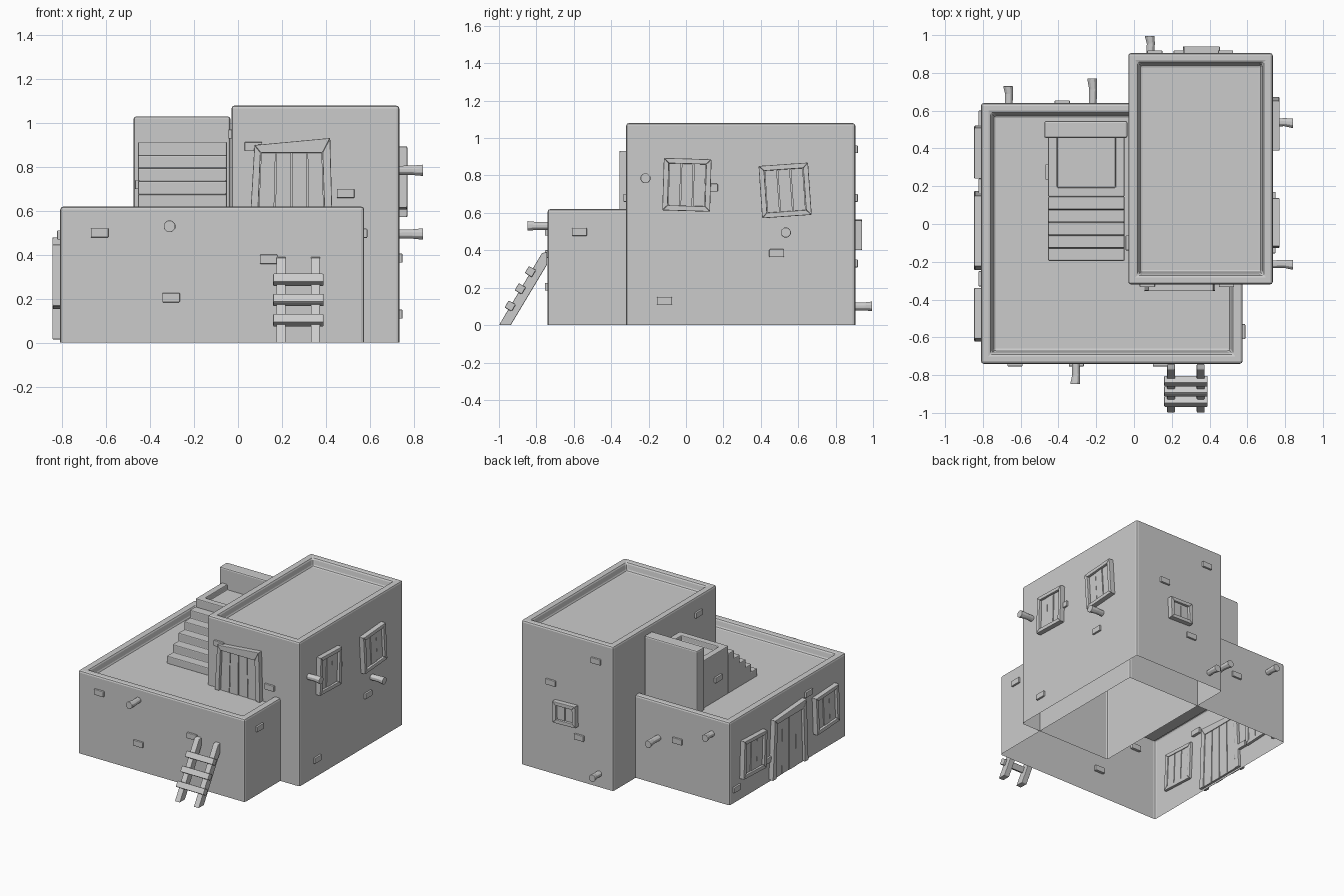
import bpy, bmesh, math
from mathutils import Vector

if "Cube" in bpy.data.objects:
    bpy.data.objects.remove(bpy.data.objects["Cube"])

clay = bpy.data.materials.new("grey_clay")
clay.diffuse_color = (0.6, 0.6, 0.6, 1)
clay.use_nodes = True
clay.node_tree.nodes["Principled BSDF"].inputs["Base Color"].default_value = clay.diffuse_color


def finish(bm, name, bevel=0.0):
    me = bpy.data.meshes.new(name)
    bm.to_mesh(me)
    bm.free()
    me.materials.append(clay)
    ob = bpy.data.objects.new(name, me)
    bpy.context.collection.objects.link(ob)
    if bevel:
        m = ob.modifiers.new("soft_edges", 'BEVEL')
        m.width, m.segments, m.limit_method = bevel, 2, 'ANGLE'
    return ob


# Wall frames: u runs along the wall, v is height, d is distance out of the wall
def on_wall(side, pos):
    return {'front': lambda u, v, d: Vector((u, pos - d, v)),
            'back': lambda u, v, d: Vector((u, pos + d, v)),
            'right': lambda u, v, d: Vector((pos + d, u, v)),
            'left': lambda u, v, d: Vector((pos - d, u, v))}[side]


LOW_FRONT, LOW_BACK = on_wall('front', -0.74), on_wall('back', 0.64)
LOW_LEFT, LOW_RIGHT = on_wall('left', -0.81), on_wall('right', 0.575)
T_FRONT, T_BACK = on_wall('front', -0.32), on_wall('back', 0.905)
T_LEFT, T_RIGHT = on_wall('left', -0.03), on_wall('right', 0.735)
ACROSS = on_wall('right', 0)


def loft(bm, wall, rings):
    """Closed solid through rings of (u, v, d) points."""
    vs = [[bm.verts.new(wall(*p)) for p in r] for r in rings]
    n = len(vs[0])
    for a, b in zip(vs, vs[1:]):
        for i in range(n):
            bm.faces.new((a[i], a[(i + 1) % n], b[(i + 1) % n], b[i]))
    bm.faces.new(vs[0])
    bm.faces.new(vs[-1])
    bmesh.ops.recalc_face_normals(bm, faces=bm.faces)


def prism(bm, wall, poly, d0, d1):
    loft(bm, wall, [[(u, v, d) for u, v in poly] for d in (d0, d1)])


def rect(u0, v0, u1, v1):
    return [(u0, v0), (u1, v0), (u1, v1), (u0, v1)]


def shell(name, lo, hi, rim, slope, depth, bevel):
    """Block with open bottom and a sunken roof behind a parapet."""
    bm = bmesh.new()
    prism(bm, ACROSS, rect(lo[1], lo[2], hi[1], hi[2]), lo[0], hi[0])
    bm.normal_update()
    bottom = [f for f in bm.faces if f.normal.z < -0.9]
    bmesh.ops.delete(bm, geom=bottom, context='FACES_ONLY')
    top = [f for f in bm.faces if f.normal.z > 0.9]
    bmesh.ops.inset_region(bm, faces=top, thickness=rim)
    bmesh.ops.inset_region(bm, faces=top, thickness=slope, depth=-depth)
    finish(bm, name, bevel)


# Main volumes
shell("lower_house", (-0.81, -0.74, 0), (0.575, 0.64, 0.62), 0.075, 0.018, 0.06, 0.014)
shell("tower", (-0.03, -0.32, 0), (0.735, 0.905, 1.08), 0.072, 0.016, 0.06, 0.014)

# Roof stair, landing with hatch recess and end wall
FLOOR, STEPS, Y0, Y1, TOP = 0.555, 5, -0.195, 0.15, 0.915
rise, run = (TOP - FLOOR) / (STEPS + 1), (0.145 - Y0) / STEPS
profile = [(Y0, FLOOR)]
for i in range(STEPS):
    z = FLOOR + rise * (i + 1)
    profile += [(Y0 + run * i, z), (Y0 + run * (i + 1), z)]
profile.append((Y1 - 0.005, FLOOR))
bm = bmesh.new()
prism(bm, ACROSS, profile, -0.455, -0.05)
finish(bm, "roof_stairs", 0.006)
shell("stair_landing", (-0.455, 0.145, FLOOR), (-0.05, 0.52, TOP), 0.068, 0.002, 0.04, 0.006)
bm = bmesh.new()
prism(bm, ACROSS, rect(0.455, FLOOR, 0.545, 1.03), -0.475, -0.035)
finish(bm, "stair_end_wall", 0.01)


# Shuttered openings: slanted frame of four bars round a row of planks
def opening(name, wall, outer, inner, planks, sill=True, out=0.036):
    bm = bmesh.new()
    for i in range(4):
        j = (i + 1) % 4
        if i == 0 and not sill:
            continue
        prism(bm, wall, [outer[i], outer[j], inner[j], inner[i]], -0.02, out)
    finish(bm, name + "_frame", 0.004)
    bm = bmesh.new()

    def mix(a, b, t):
        return tuple(p + (q - p) * t for p, q in zip(a, b))
    for k in range(planks):
        t0, t1 = (k + 0.04) / planks, (k + 0.96) / planks
        prism(bm, wall, [mix(inner[0], inner[1], t0), mix(inner[0], inner[1], t1),
                         mix(inner[3], inner[2], t1), mix(inner[3], inner[2], t0)],
              -0.015, 0.018 + 0.003 * (k % 2))
    finish(bm, name + "_planks")


def window(name, wall, u, v, w, h, tilt, planks=3):
    def turned(k):
        c, s = math.cos(tilt), math.sin(tilt)
        return [(u + c * a - s * b, v + s * a + c * b)
                for a, b in rect(-w / 2 + k, -h / 2 + k, w / 2 - k, h / 2 - k)]
    opening(name, wall, turned(0), turned(0.028), planks)


opening("tower_door", T_FRONT, [(0.055, 0.56), (0.43, 0.56), (0.42, 0.932), (0.075, 0.9)],
        [(0.09, 0.56), (0.395, 0.56), (0.385, 0.865), (0.103, 0.865)], 4, sill=False)
opening("ground_door", LOW_LEFT, [(-0.245, 0.015), (0.175, 0.015), (0.15, 0.455), (-0.225, 0.48)],
        [(-0.205, 0.015), (0.135, 0.015), (0.118, 0.42), (-0.188, 0.42)], 4, sill=False)
window("tower_window_front", T_RIGHT, 0.005, 0.75, 0.255, 0.28, -0.03)
window("tower_window_rear", T_RIGHT, 0.53, 0.72, 0.265, 0.28, 0.07)
window("tower_window_back", T_BACK, 0.357, 0.483, 0.19, 0.16, -0.03, 2)
window("left_window_rear", LOW_LEFT, 0.38, 0.29, 0.27, 0.28, 0.04)
window("left_window_front", LOW_LEFT, -0.48, 0.3, 0.27, 0.28, -0.05)

# Exposed bricks
bricks = [(LOW_FRONT, -0.63, 0.5), (LOW_FRONT, -0.305, 0.205), (LOW_FRONT, 0.14, 0.38),
          (LOW_RIGHT, -0.57, 0.498), (LOW_BACK, -0.38, 0.37),
          (LOW_LEFT, 0.56, 0.1), (LOW_LEFT, 0.2, 0.17), (LOW_LEFT, -0.29, 0.49),
          (T_FRONT, 0.07, 0.893), (T_FRONT, 0.49, 0.68), (T_LEFT, -0.1, 0.95),
          (T_RIGHT, 0.13, 0.735), (T_RIGHT, 0.485, 0.385), (T_RIGHT, -0.115, 0.13),
          (T_BACK, 0.11, 0.94), (T_BACK, 0.485, 0.68), (T_BACK, 0.25, 0.33),
          (on_wall('left', -0.455), 0.275, 0.72)]
bm = bmesh.new()
for wall, u, v in bricks:
    prism(bm, wall, rect(u - 0.04, v - 0.021, u + 0.04, v + 0.021), -0.02, 0.014)
finish(bm, "exposed_bricks", 0.004)

# Protruding round beam ends, slightly bent and flared
beams = [(LOW_FRONT, -0.31, 0.53), (LOW_BACK, -0.665, 0.5), (LOW_BACK, -0.22, 0.35),
         (T_RIGHT, -0.215, 0.785), (T_RIGHT, 0.535, 0.495), (T_BACK, 0.085, 0.1)]
bm = bmesh.new()
for i, (wall, u, v) in enumerate(beams):
    length = 0.13 if i == 2 else 0.09 if i in (1, 5) else 0.108
    rings = []
    for d, r, shift in ((-0.03, 0.022, 0), (length * 0.55, 0.023, 0.004), (length, 0.028, -0.002)):
        rings.append([(u + shift + r * math.cos(a * math.pi / 4 + 0.39),
                       v + r * math.sin(a * math.pi / 4 + 0.39), d) for a in range(8)])
    loft(bm, wall, rings)
finish(bm, "beam_ends", 0.003)

# Leaning ladder
bm = bmesh.new()
rail = [(-1.0, 0), (-0.937, 0), (-0.742, 0.325), (-0.742, 0.392), (-0.77, 0.385)]
for x in (0.175, 0.332):
    prism(bm, ACROSS, rail, x, x + 0.042)
finish(bm, "ladder_rails", 0.004)
bm = bmesh.new()
for y, z in ((-0.94, 0.102), (-0.886, 0.194), (-0.832, 0.286)):
    c, s = 0.022 * math.cos(-0.53), 0.022 * math.sin(-0.53)
    prism(bm, ACROSS, [(y + c * a - s * b, z + s * a + c * b)
                       for a, b in rect(-1, -1, 1, 1)], 0.16, 0.39)
finish(bm, "ladder_rungs", 0.005)
